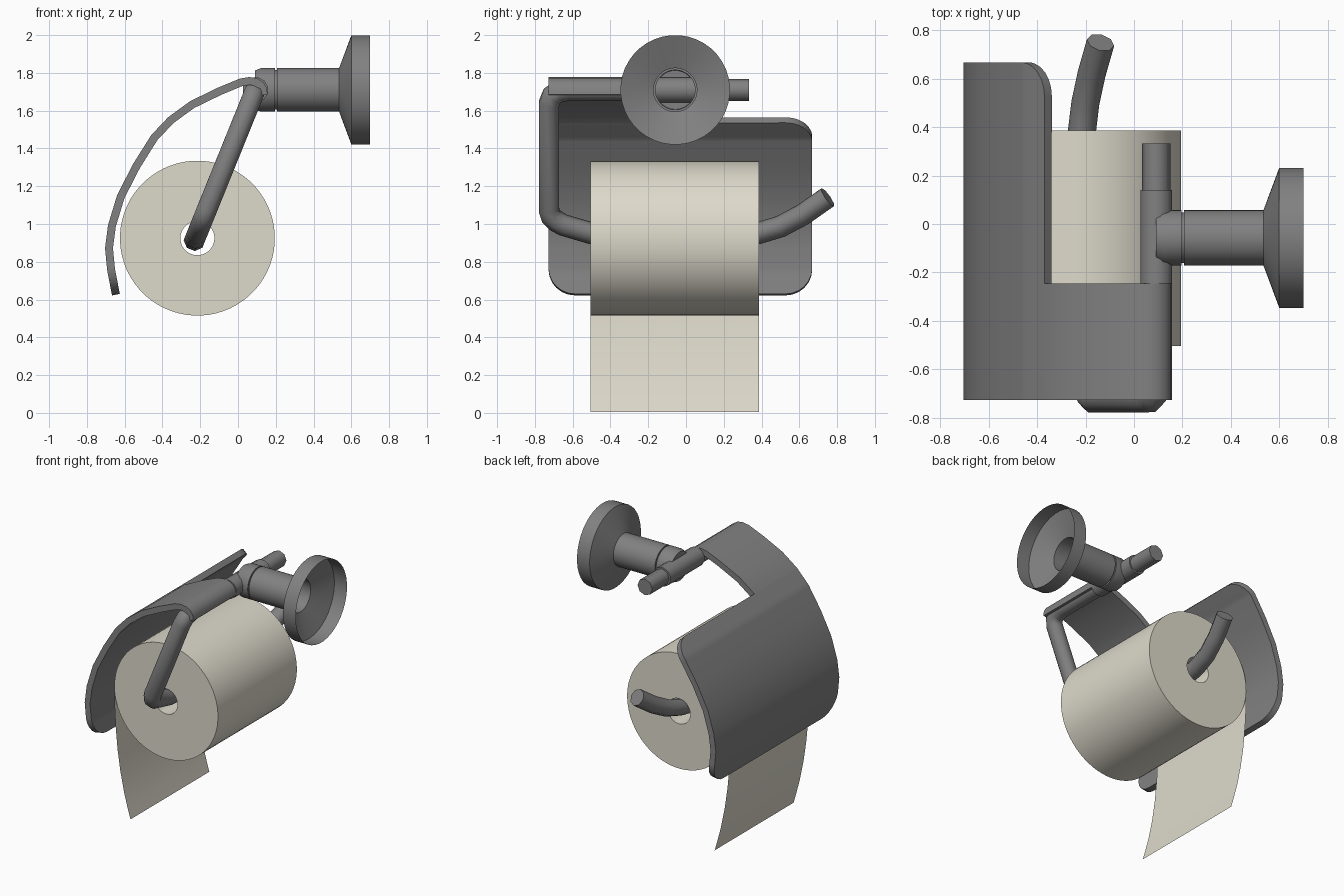
import bpy, bmesh, math
from mathutils import Vector

if "Cube" in bpy.data.objects:
    bpy.data.objects.remove(bpy.data.objects["Cube"])


def material(name, rgb):
    m = bpy.data.materials.new(name)
    m.diffuse_color = (*rgb, 1)
    m.use_nodes = True
    m.node_tree.nodes["Principled BSDF"].inputs["Base Color"].default_value = m.diffuse_color
    return m


METAL = material("brushed_grey", (0.22, 0.22, 0.22))
PAPER = material("warm_paper", (0.73, 0.70, 0.60))


def finish(obj, mat, angle=35):
    obj.data.materials.append(mat)
    bpy.ops.object.select_all(action='DESELECT')
    obj.select_set(True)
    bpy.context.view_layer.objects.active = obj
    bpy.ops.object.shade_smooth_by_angle(angle=math.radians(angle))
    return obj


def mesh(name, verts, faces, mat, recalc=True):
    me = bpy.data.meshes.new(name)
    me.from_pydata(verts, [], faces)
    bm = bmesh.new()
    bm.from_mesh(me)
    bmesh.ops.remove_doubles(bm, verts=bm.verts, dist=1e-5)
    if recalc:
        bmesh.ops.recalc_face_normals(bm, faces=bm.faces)
    bm.to_mesh(me)
    bm.free()
    obj = bpy.data.objects.new(name, me)
    bpy.context.collection.objects.link(obj)
    return finish(obj, mat)


def lathe(name, profile, centre, axis, mat, n=48, closed=False):
    """Revolve (distance, radius) pairs about an x or y axis."""
    verts, faces = [], []
    for d, r in profile:
        for i in range(n):
            a = 2 * math.pi * (i + 0.5) / n
            u, w = r * math.cos(a), r * math.sin(a)
            p = (d, u, w) if axis == 'x' else (u, d, w)
            verts.append(Vector(centre) + Vector(p))
    k = len(profile)
    for j in range(k if closed else k - 1):
        a, b = j * n, (j + 1) % k * n
        for i in range(n):
            i2 = (i + 1) % n
            faces.append((a + i, a + i2, b + i2, b + i))
    return mesh(name, verts, faces, mat)


# wall mount: hollow flange, cone, stem, groove and end collar
lathe("wall_mount", [(0.70, 0.29), (0.60, 0.29), (0.535, 0.115), (0.206, 0.115),
                     (0.206, 0.105), (0.197, 0.105), (0.197, 0.115), (0.12, 0.115),
                     (0.09, 0.103), (0.09, 0)], (0, -0.057, 1.71), 'x', METAL, 40)

# sleeve around the upper bar
lathe("bar_sleeve", [(-0.245, 0), (-0.245, 0.068), (0.14, 0.068), (0.14, 0)],
      (0.092, 0, 1.71), 'y', METAL, 12)

# bent rod, lying in a tilted plane: (y, fraction down the leg)
path = [(0.333, 0), (-0.62, 0), (-0.675, 0.012), (-0.71, 0.04), (-0.725, 0.09),
        (-0.725, 0.80), (-0.715, 0.84), (-0.69, 0.872), (-0.65, 0.90), (-0.5, 0.955),
        (-0.3, 0.985), (0, 1), (0.2, 0.99), (0.38, 0.955), (0.5, 0.91),
        (0.62, 0.83), (0.75, 0.715)]
top, bottom = Vector((0.092, 0, 1.71)), Vector((-0.23, 0, 0.915))
cu = bpy.data.curves.new("bent_rod", 'CURVE')
cu.dimensions = '3D'
cu.bevel_depth = 0.058
cu.bevel_resolution = 2
cu.use_fill_caps = True
sp = cu.splines.new('POLY')
sp.points.add(len(path) - 1)
for pt, (y, t) in zip(sp.points, path):
    p = top.lerp(bottom, t)
    pt.co = (p.x, y, p.z, 1)
rod = bpy.data.objects.new("bent_rod", cu)
bpy.context.collection.objects.link(rod)
bpy.context.view_layer.objects.active = rod
rod.select_set(True)
bpy.ops.object.convert(target='MESH')
rod = bpy.context.view_layer.objects.active
rod.data.materials.clear()
finish(rod, METAL, 50)

# paper roll with its core hole
lathe("paper_roll", [(-0.505, 0.41), (0.387, 0.41), (0.387, 0.09), (-0.505, 0.09)],
      (-0.215, 0, 0.925), 'y', PAPER, 64, closed=True)

# loose hanging sheet
sheet = [(-0.626, 0.93), (-0.624, 0.80), (-0.616, 0.65), (-0.60, 0.48),
         (-0.578, 0.33), (-0.547, 0.18), (-0.52, 0.08), (-0.498, 0.005)]
sv = [(x, y, z) for x, z in sheet for y in (-0.505, 0.387)]
sf = [(2 * i, 2 * i + 1, 2 * i + 3, 2 * i + 2) for i in range(len(sheet) - 1)]
mesh("hanging_sheet", sv, sf, PAPER)

# curved cover: outer profile from the lower lip up to the curl over the bar
prof = [(-0.667, 0.622), (-0.693, 0.757), (-0.704, 0.873), (-0.688, 0.995),
        (-0.64, 1.153), (-0.556, 1.317), (-0.46, 1.47), (-0.37, 1.565), (-0.254, 1.65),
        (-0.106, 1.722), (0.01, 1.77), (0.06, 1.778), (0.10, 1.772),
        (0.135, 1.75), (0.152, 1.72), (0.156, 1.685)]
pts = [Vector(p) for p in prof]
length = [0]
for a, b in zip(pts, pts[1:]):
    length.append(length[-1] + (b - a).length)
NOTCH, R = length[7], 0.14
Y0, YM, Y1 = -0.728, -0.245, 0.668


def at(s):
    for i in range(len(pts) - 1):
        if s <= length[i + 1] + 1e-9:
            f = (s - length[i]) / (length[i + 1] - length[i])
            return pts[i].lerp(pts[i + 1], f)
    return pts[-1]


def inset(d):
    """Sideways pull of a rounded corner at distance d from the edge."""
    return R - math.sqrt(R * R - (R - d) ** 2) if d < R else 0


corner = [R * (1 - math.cos(math.pi / 2 * i / 6)) for i in range(7)]
stations = sorted({round(s, 5) for s in
                   length + corner + [NOTCH - c for c in corner]})
verts, faces = [], []
for s in stations:
    p = at(s)
    low = inset(s)
    right = Y1 - max(low, inset(max(NOTCH - s, 0)))
    verts += [(p.x, y, p.y) for y in (Y0 + low, YM, right)]
for i, s in enumerate(stations[:-1]):
    a, b = 3 * i, 3 * i + 3
    faces.append((a, a + 1, b + 1, b))
    if s < NOTCH - 1e-3:
        faces.append((a + 1, a + 2, b + 2, b + 1))
used = {v for f in faces for v in f}
remap = {v: i for i, v in enumerate(sorted(used))}
verts = [verts[v] for v in sorted(used)]
faces = [tuple(remap[v] for v in reversed(f)) for f in faces]
cover = mesh("curved_cover", verts, faces, METAL, recalc=False)
# make the sheet normals point outward (towards -x), then thicken inward
if sum(f.normal.x * f.area for f in cover.data.polygons) > 0:
    cover.data.flip_normals()
sol = cover.modifiers.new("thickness", 'SOLIDIFY')
sol.thickness = 0.042
sol.offset = -1
bpy.ops.object.modifier_apply(modifier="thickness")
finish(cover, METAL, 35)
